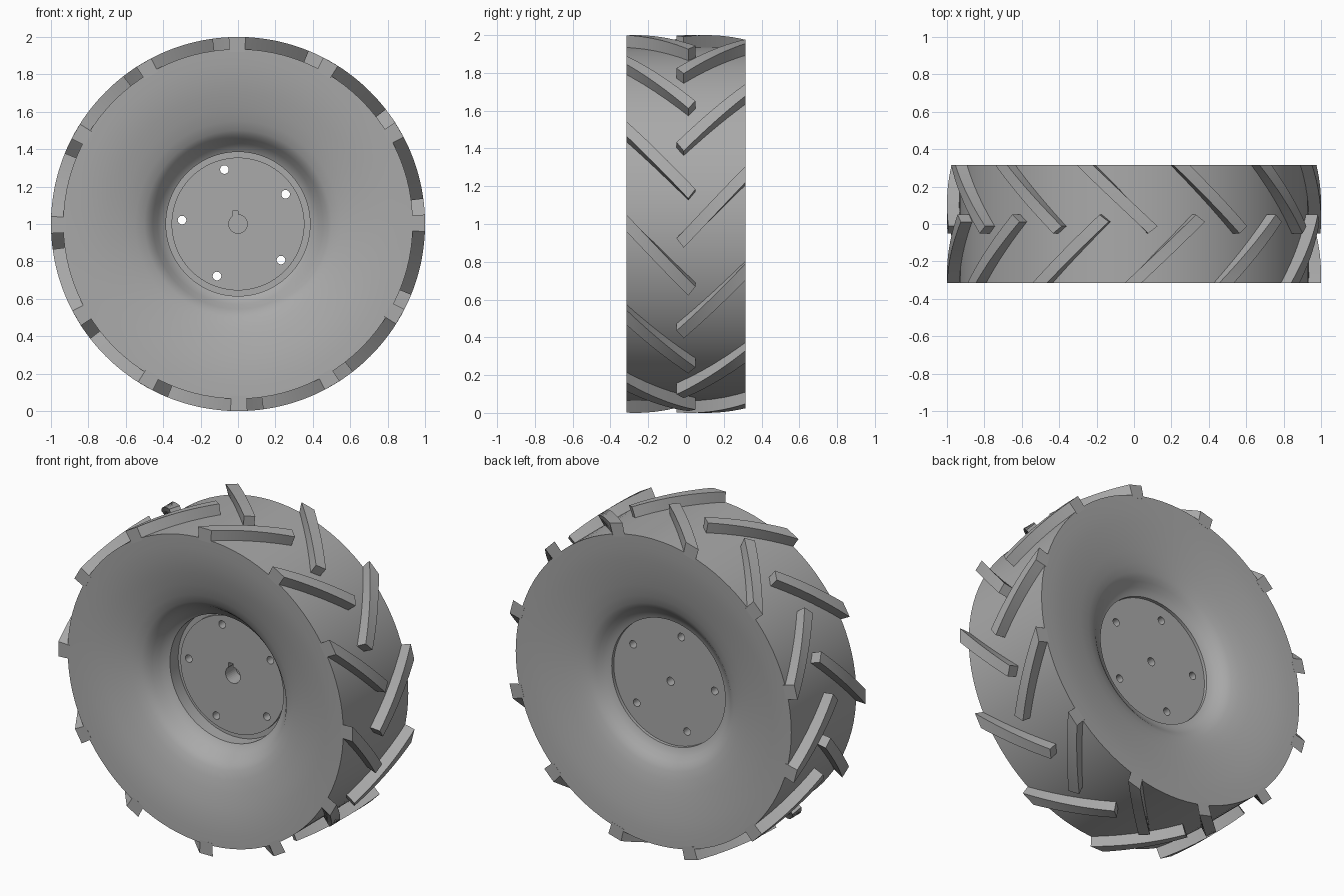
import bpy, bmesh, math
from mathutils import Matrix, Vector

cube = bpy.data.objects.get("Cube")
if cube:
    bpy.data.objects.remove(cube, do_unlink=True)

grey = bpy.data.materials.new("mid_grey")
grey.use_nodes = True
colour = (0.4, 0.4, 0.4, 1)
grey.diffuse_color = colour
grey.node_tree.nodes["Principled BSDF"].inputs["Base Color"].default_value = colour

HALF = 0.315          # half the tyre width
BASE, OUTER = 0.935, 1.0
CENTRE = Vector((0, 0, 1))


def finish(name, bm, smooth=True):
    bmesh.ops.remove_doubles(bm, verts=bm.verts, dist=1e-5)
    bmesh.ops.recalc_face_normals(bm, faces=bm.faces)
    mesh = bpy.data.meshes.new(name)
    bm.to_mesh(mesh)
    bm.free()
    obj = bpy.data.objects.new(name, mesh)
    bpy.context.collection.objects.link(obj)
    mesh.materials.append(grey)
    if smooth:
        bpy.ops.object.select_all(action='DESELECT')
        obj.select_set(True)
        bpy.context.view_layer.objects.active = obj
        bpy.ops.object.shade_smooth_by_angle(angle=math.radians(30))
    return obj


def lathe(name, profile, steps=96):
    """Spin (radius, y) points around the axle."""
    bm = bmesh.new()
    verts = [bm.verts.new((r, y, 1)) for r, y in profile]
    edges = [bm.edges.new(pair) for pair in zip(verts, verts[1:])]
    bmesh.ops.spin(bm, geom=verts + edges, cent=CENTRE, axis=(0, 1, 0),
                   angle=math.tau, steps=steps, use_merge=True)
    return finish(name, bm)


# Tyre: flat tread, dished sidewalls and a central opening
front = [(0.86, -0.312), (0.78, -0.304), (0.7, -0.29), (0.62, -0.27),
         (0.55, -0.25), (0.5, -0.228), (0.475, -0.21), (0.455, -0.185),
         (0.43, -0.15), (0.405, -0.122), (0.385, -0.11)]
back = [(0.86, 0.312), (0.78, 0.304), (0.7, 0.292), (0.62, 0.278),
        (0.55, 0.262), (0.5, 0.245), (0.475, 0.232), (0.455, 0.215),
        (0.43, 0.193), (0.405, 0.177), (0.385, 0.17)]
rim = [(BASE, HALF), (BASE, -HALF)]
lathe("tyre", rim + front + back[::-1] + rim[:1])

# Hub: plate with a raised front step
hub = lathe("hub", [(0, -0.05), (0.355, -0.05), (0.355, -0.03),
                    (0.392, -0.03), (0.392, 0.15), (0, 0.15)])


# Holes through the hub
def cut_cylinder(bm, radius, x, z, y0, y1):
    matrix = (Matrix.Translation((x, (y0 + y1) / 2, z))
              @ Matrix.Rotation(math.pi / 2, 4, 'X'))
    bmesh.ops.create_cone(bm, cap_ends=True, segments=32, radius1=radius,
                          radius2=radius, depth=y1 - y0, matrix=matrix)


def cut(build):
    bm = bmesh.new()
    build(bm)
    cutter = finish("hub_cutter", bm, smooth=False)
    cutter.hide_render = True
    mod = hub.modifiers.new("cut", 'BOOLEAN')
    mod.operation = 'DIFFERENCE'
    mod.solver = 'EXACT'
    mod.object = cutter
    bpy.context.view_layer.objects.active = hub
    bpy.ops.object.modifier_apply(modifier=mod.name)
    bpy.data.objects.remove(cutter, do_unlink=True)


def bolt_holes(bm):
    for i in range(5):
        a = math.radians(104 + 72 * i)
        cut_cylinder(bm, 0.023, 0.3 * math.cos(a), 1 + 0.3 * math.sin(a), -0.3, 0.3)


def keyway(bm):
    bmesh.ops.create_cube(bm, size=1, matrix=Matrix.Translation((-0.015, -0.05, 1.04))
                          @ Matrix.Diagonal((0.03, 0.2, 0.06, 1)))


cut(bolt_holes)
cut(lambda bm: cut_cylinder(bm, 0.025, 0, 1, -0.3, 0.3))
cut(lambda bm: cut_cylinder(bm, 0.05, 0, 1, -0.2, 0.05))
cut(keyway)


# Tread lugs: slanted bars wrapped around the tread
def lug(bm, side, start, steps=10):
    left = (Vector((-0.05, -HALF)), Vector((0.338, 0.05)))
    right = (Vector((0.04, -HALF)), Vector((0.388, 0.012)))

    def wrap(p, radius):
        a = start + p.x
        return bm.verts.new((radius * math.sin(a), side * p.y, 1 + radius * math.cos(a)))

    rings = []
    for i in range(steps + 1):
        a, b = left[0].lerp(left[1], i / steps), right[0].lerp(right[1], i / steps)
        rings.append([wrap(a, BASE - 0.015), wrap(a, OUTER),
                      wrap(b, OUTER), wrap(b, BASE - 0.015)])
    for r0, r1 in zip(rings, rings[1:]):
        for j in range(4):
            k = (j + 1) % 4
            bm.faces.new((r0[j], r0[k], r1[k], r1[j]))
    bm.faces.new(rings[0])
    bm.faces.new(rings[-1])


for name, side, shift in (("front_lugs", 1, 0), ("back_lugs", -1, 15)):
    bm = bmesh.new()
    for i in range(12):
        lug(bm, side, math.radians(30 * i + shift))
    finish(name, bm)
